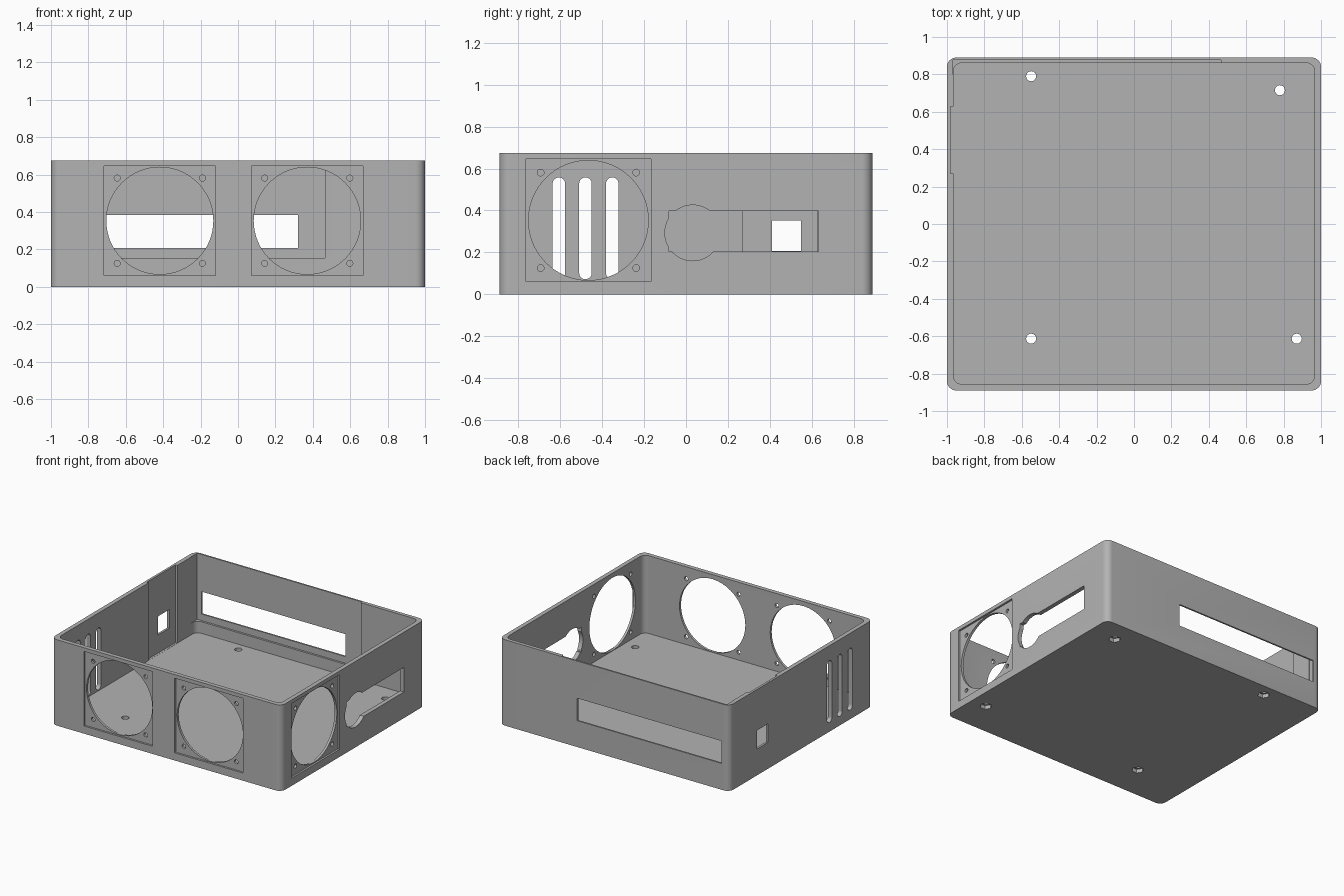
import bpy, bmesh, math
from mathutils import Matrix, Vector

if "Cube" in bpy.data.objects:
    bpy.data.objects.remove(bpy.data.objects["Cube"], do_unlink=True)

HX, HY, H = 1.0, 0.89, 0.675      # outer half sizes and height
WALL, FLOOR = 0.034, 0.064

grey = bpy.data.materials.new("grey plastic")
grey.use_nodes = True
colour = (0.45, 0.45, 0.45, 1)
grey.diffuse_color = colour
grey.node_tree.nodes["Principled BSDF"].inputs["Base Color"].default_value = colour


def prism(name, outline, low, high, axis="z"):
    """Extrude a 2D outline from low to high along an axis."""
    place = {"x": lambda a, b, d: (d, a, b),
             "y": lambda a, b, d: (a, d, b),
             "z": lambda a, b, d: (a, b, d)}[axis]
    bm = bmesh.new()
    base = bm.faces.new([bm.verts.new(place(a, b, low)) for a, b in outline])
    top = bmesh.ops.extrude_face_region(bm, geom=[base])["geom"]
    bmesh.ops.translate(bm, vec=Vector(place(0, 0, high - low)),
                        verts=[v for v in top if isinstance(v, bmesh.types.BMVert)])
    bmesh.ops.recalc_face_normals(bm, faces=bm.faces)
    mesh = bpy.data.meshes.new(name)
    bm.to_mesh(mesh)
    bm.free()
    ob = bpy.data.objects.new(name, mesh)
    bpy.context.collection.objects.link(ob)
    return ob


def rect(a0, a1, b0, b1):
    return [(a0, b0), (a1, b0), (a1, b1), (a0, b1)]


def circle(a, b, r, n=48):
    return [(a + r * math.cos(math.tau * i / n), b + r * math.sin(math.tau * i / n))
            for i in range(n)]


def rounded(a0, a1, b0, b1, r, n=8):
    """Rectangle with rounded corners; becomes a slot when r is half its width."""
    pts = []
    corners = [(a1 - r, b1 - r), (a0 + r, b1 - r), (a0 + r, b0 + r), (a1 - r, b0 + r)]
    for q, (ca, cb) in enumerate(corners):
        for i in range(n + 1):
            t = math.pi / 2 * (q + i / n)
            p = (ca + r * math.cos(t), cb + r * math.sin(t))
            if not pts or math.dist(p, pts[-1]) > 1e-5:
                pts.append(p)
    if math.dist(pts[0], pts[-1]) < 1e-5:
        pts.pop()
    return pts


case = prism("open_case", rounded(-HX, HX, -HY, HY, 0.05), 0, H)
case.data.materials.append(grey)


def cut(outline, low, high, axis="z"):
    """Subtract a prism from the case."""
    cutter = prism("cutter", outline, low, high, axis)
    cutter.hide_render = True
    mod = case.modifiers.new("cut", "BOOLEAN")
    mod.operation, mod.solver, mod.object = "DIFFERENCE", "EXACT", cutter
    bpy.context.view_layer.objects.active = case
    bpy.ops.object.modifier_apply(modifier=mod.name)
    bpy.data.objects.remove(cutter, do_unlink=True)


# Hollow interior
cut(rounded(-HX + WALL, HX - WALL, -HY + WALL, HY - WALL + 0.005, 0.045), FLOOR, 1)

# Fan seats: shallow square recess, round opening and four screw holes
def fan(axis, centre, seat, through):
    mid = 0.353
    cut(rect(centre - 0.298, centre + 0.298, mid - 0.293, mid + 0.293), *seat, axis)
    cut(circle(centre, mid, 0.286, 64), *through, axis)
    for sa in (-1, 1):
        for sb in (-1, 1):
            cut(circle(centre + sa * 0.228, mid + sb * 0.228, 0.016, 16), *through, axis)


for x in (-0.418, 0.37):
    fan("y", x, (-1, -HY + 0.015), (-1, -0.8))
fan("x", -0.466, (HX - 0.015, 1.1), (0.9, 1.1))

# Left side port window with a rounded notch below
cut(rect(-0.08, 0.632, 0.205, 0.398), 0.9, 1.1, "x")
cut(circle(0.032, 0.293, 0.133), 0.9, 1.1, "x")

# Back wall: thinned inside panel and long port slot
cut(rect(-0.969, 0.465, 0.155, 1), 0.8, 0.877, "y")
cut(rect(-0.93, 0.322, 0.207, 0.383), 0.8, 1, "y")

# Right wall: thinned inside panel, square port and three vent slots
cut(rect(0.27, 0.628, FLOOR + 0.001, 1), -0.982, -0.9, "x")
cut(rect(0.41, 0.55, 0.207, 0.353), -1.1, -0.9, "x")
for y in (-0.607, -0.48, -0.352):
    cut(rounded(y - 0.03, y + 0.03, 0.072, 0.558, 0.03), -1.1, -0.9, "x")

# Floor mounting holes with hexagonal nut pockets underneath
for x, y in ((-0.55, 0.79), (0.78, 0.715), (-0.55, -0.613), (0.87, -0.613)):
    cut(circle(x, y, 0.027, 16), -0.1, 0.1)
    cut(circle(x, y, 0.044, 6), -0.1, 0.03)

bpy.ops.object.select_all(action="DESELECT")
case.select_set(True)
bpy.context.view_layer.objects.active = case
bpy.ops.object.shade_smooth_by_angle(angle=math.radians(30))
